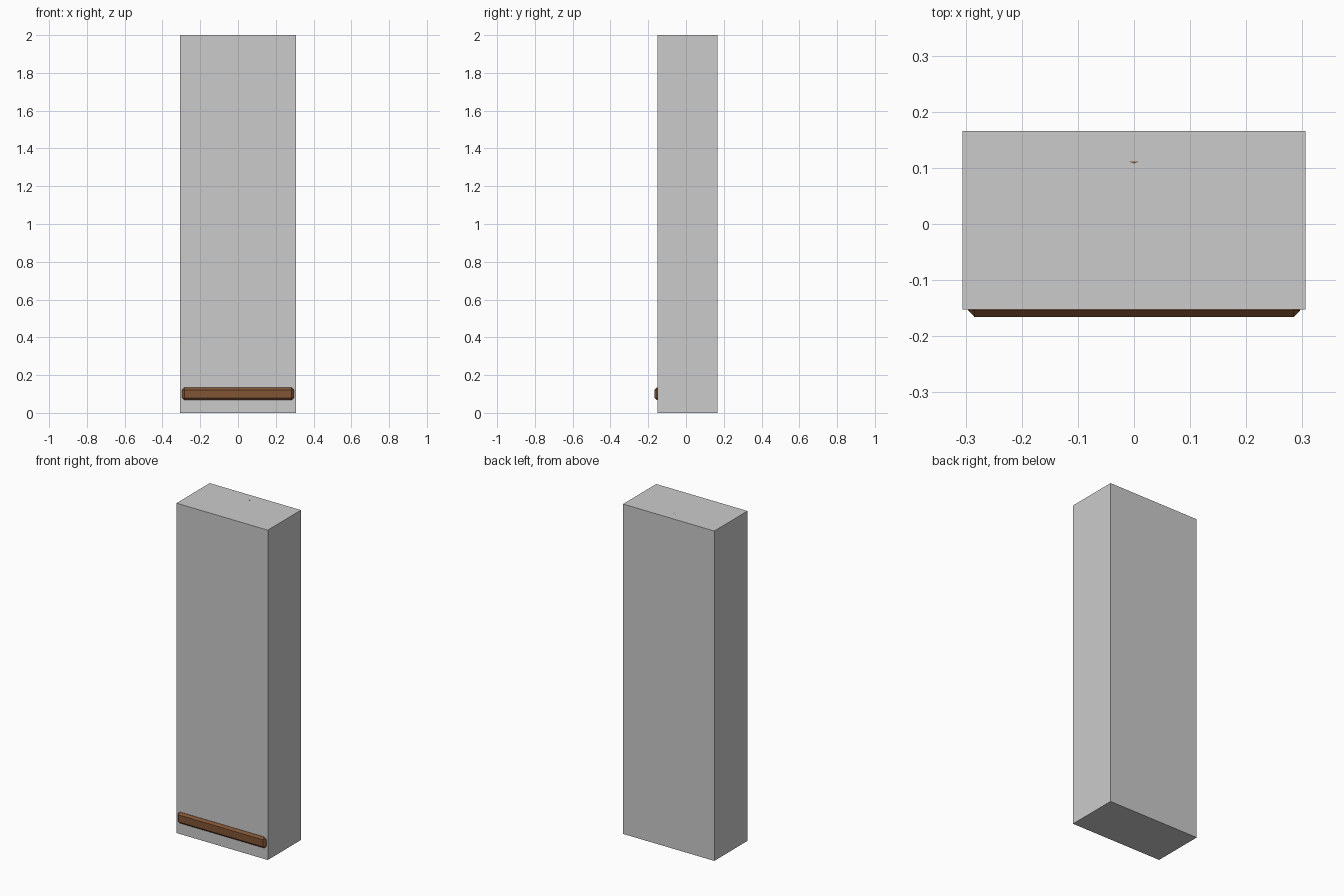
import bpy

if "Cube" in bpy.data.objects:
    bpy.data.objects.remove(bpy.data.objects["Cube"])


def material(name, rgb):
    m = bpy.data.materials.new(name)
    m.diffuse_color = (*rgb, 1)
    m.use_nodes = True
    m.node_tree.nodes["Principled BSDF"].inputs["Base Color"].default_value = m.diffuse_color
    return m


def box(name, lo, hi, mat=None, bevel=0):
    bpy.ops.mesh.primitive_cube_add(size=1, location=[(a + b) / 2 for a, b in zip(lo, hi)])
    ob = bpy.context.object
    ob.name = name
    ob.scale = [b - a for a, b in zip(lo, hi)]
    bpy.ops.object.transform_apply(location=False, rotation=False, scale=True)
    if mat:
        ob.data.materials.append(mat)
    if bevel:
        mod = ob.modifiers.new("chamfer", 'BEVEL')
        mod.width = bevel
        mod.segments = 1
    return ob


brown = material("brown", (0.22, 0.09, 0.035))

# Tall plain cabinet block
box("cabinet_body", (-0.306, -0.152, 0), (0.306, 0.166, 2.0))

# Chamfered rail across the foot of the front
box("front_rail", (-0.296, -0.166, 0.067), (0.296, -0.132, 0.134), brown, 0.012)

# Tiny wedge tip just breaking the top surface
bpy.ops.mesh.primitive_cone_add(vertices=3, radius1=0.01, radius2=0.01, depth=0.02,
                                location=(0, 0.11, 1.9903), rotation=(0, 0, 3.14159265))
tip = bpy.context.object
tip.name = "top_wedge_tip"
tip.scale = (1, 0.25, 1)
tip.data.materials.append(brown)
